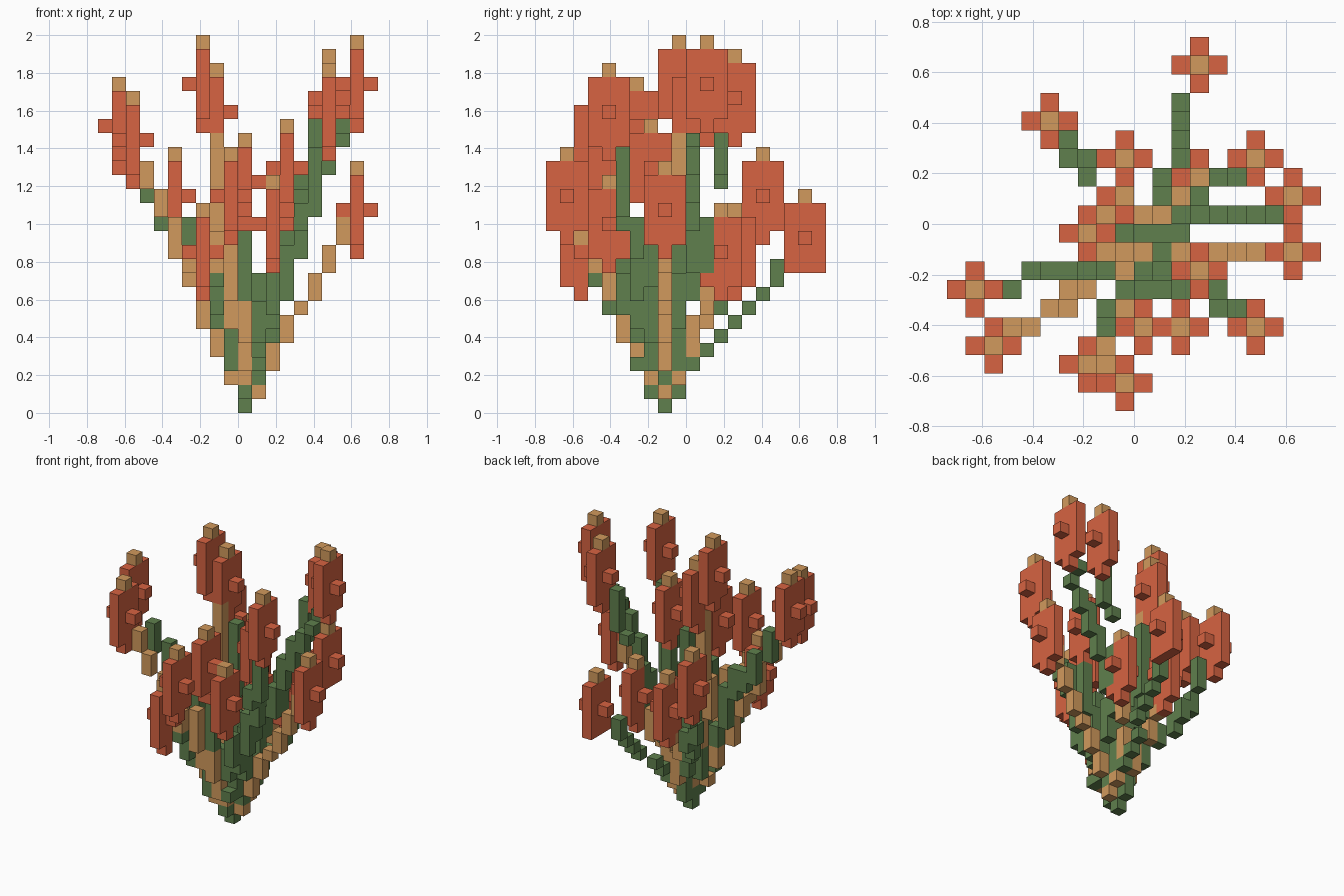
import bpy, bmesh
from mathutils import Vector

cube = bpy.data.objects.get("Cube")
if cube:
    bpy.data.objects.remove(cube, do_unlink=True)

U = 2 / 27  # edge of one block


def material(name, rgb):
    m = bpy.data.materials.new(name)
    m.use_nodes = True
    m.diffuse_color = (*rgb, 1)
    bsdf = m.node_tree.nodes["Principled BSDF"]
    bsdf.inputs["Base Color"].default_value = (*rgb, 1)
    bsdf.inputs["Roughness"].default_value = 0.9
    return m


MATS = [material("petal red", (0.68, 0.126, 0.054)),
        material("straw tan", (0.64, 0.322, 0.109)),
        material("stem green", (0.116, 0.216, 0.075))]
RED, TAN, GREEN = range(3)

cells = {}  # block position -> (part name, colour); first part to claim a block keeps it


def claim(part, colour, i, j, k0, k1=None):
    for k in range(k0, (k0 if k1 is None else k1) + 1):
        cells.setdefault((i, j, k), (part, colour))


def stem(part, colour, *columns):
    for c in columns:
        claim(part, colour, *c)


def flower(part, i, j, top, foot=True):
    """Upright slab of petals with side nubs, a foot and a tan tip."""
    claim(part, TAN, i, j, top)
    for dj in (-1, 0, 1):
        claim(part, RED, i, j + dj, top - 5, top - 1)
    for di in (-1, 1):
        claim(part, RED, i + di, j, top - 3)
    if foot:
        claim(part, RED, i, j, top - 6)


# Root cluster
stem("root", GREEN, (0, -2, 0, 1), (0, -3, 1), (0, -1, 1, 2), (0, -3, 3), (1, -2, 2, 4))
stem("root_husk", TAN, (1, -2, 1), (0, -3, 2), (-1, -3, 2), (0, -2, 2, 3), (1, -1, 2))

# Tan stems, as block columns (x, y, lowest, highest)
stem("right_outer_stem", TAN, (2, -2, 3, 4), (3, -2, 5, 6), (4, -2, 7), (5, -2, 8, 9),
     (6, -2, 10, 11), (7, -2, 12, 13))
stem("left_front_stem", TAN, (-2, -3, 4, 5), (-3, -4, 6, 8), (-4, -4, 9, 10), (-4, -5, 10, 11),
     (-5, -5, 11, 13), (-6, -6, 14, 15), (-7, -6, 16, 17))
stem("front_stem", TAN, (0, -4, 3, 4), (0, -5, 5, 7), (-1, -5, 6, 7), (-1, -6, 8, 11),
     (-2, -7, 10, 11), (-2, -8, 12))
stem("tall_left_stem", TAN, (-1, -2, 6, 9), (-2, -2, 9, 12), (-2, -1, 13, 19))
stem("back_centre_stem", TAN, (0, 0, 3, 5), (-1, 1, 6, 7), (-1, 2, 8))
stem("short_back_stem", TAN, (1, 0, 4, 6), (2, 1, 7, 9))

# Green stems
stem("back_long_stem", GREEN, (1, -1, 3), (1, 0, 3), (1, 1, 4), (1, 2, 5), (2, 3, 6),
     (2, 4, 7), (2, 5, 8), (2, 6, 9, 10))
stem("right_tall_stem", GREEN, (1, -1, 4, 9), (2, -1, 6, 9), (2, 0, 8, 10), (3, 0, 10, 12),
     (4, 0, 13, 15), (5, 0, 15, 17), (6, 0, 17, 18), (7, 0, 19), (7, 1, 20))
stem("right_back_stem", GREEN, (3, 1, 10, 13), (4, 2, 16), (5, 2, 17, 20))
stem("right_front_stem", GREEN, (1, -3, 3, 6), (2, -4, 6, 8), (3, -4, 8, 11), (4, -4, 11, 13),
     (4, -5, 13, 14), (5, -5, 14, 18))
stem("right_inner_stem", GREEN, (2, -3, 5, 9), (3, -3, 9, 13))
stem("left_outer_stem", GREEN, (-1, -2, 3, 5), (-2, -3, 6, 7), (-3, -3, 8, 11),
     (-4, -3, 11, 13), (-5, -3, 12, 13), (-6, -3, 13, 15), (-7, -4, 15, 17))
stem("left_back_stem", GREEN, (-1, 0, 4, 5), (-2, 1, 6, 7), (-3, 2, 7, 8), (-3, 3, 8, 9),
     (-4, 3, 9, 10), (-4, 4, 11, 13))
stem("low_front_stem", GREEN, (-1, -4, 3, 5), (-2, -5, 6), (-2, -6, 7, 8), (-2, -7, 9))
stem("front_centre_stem", GREEN, (0, -4, 5, 7), (0, -5, 8, 12))
stem("front_right_stem", GREEN, (1, -4, 3), (1, -4, 5, 7), (2, -5, 7, 9))
stem("middle_stem", GREEN, (0, -1, 3, 9), (-1, -1, 8, 11), (-1, 0, 11, 17))

# Flowers: x, y, height of the tip
FLOWERS = {
    "back_low_flower": (3, 8, 15, False), "left_back_flower": (-5, 5, 18),
    "back_centre_flower": (-1, 3, 14), "right_back_flower": (6, 3, 25),
    "right_tall_flower": (8, 1, 26), "right_outer_flower": (8, -2, 17),
    "middle_flower": (-2, 0, 24), "tall_left_flower": (-3, -1, 26),
    "left_outer_flower": (-9, -4, 23), "left_front_flower": (-8, -7, 22),
    "right_front_flower": (6, -6, 24), "right_inner_flower": (3, -3, 20),
    "low_front_flower": (-3, -8, 14), "front_flower": (-1, -9, 18),
    "front_centre_flower": (0, -6, 19), "front_right_flower": (2, -6, 16),
    "short_back_flower": (3, 2, 14),
}
for name, spec in FLOWERS.items():
    flower(name, *spec)

# Build each part from the exposed block sides
parts = {}
for pos, (part, colour) in cells.items():
    parts.setdefault(part, []).append((pos, colour))

for part, blocks in parts.items():
    bm = bmesh.new()
    for pos, colour in blocks:
        centre = Vector(pos) + Vector((0.5, 0.5, 0.5))
        for axis in range(3):
            for sign in (-1, 1):
                n = Vector((0, 0, 0))
                n[axis] = sign
                if tuple(int(p + q) for p, q in zip(pos, n)) in cells:
                    continue
                a = Vector((0, 0, 0))
                a[(axis + 1) % 3] = 0.5
                b = n.cross(a)
                corners = (-a - b, a - b, a + b, b - a)
                face = bm.faces.new([bm.verts.new((centre + n / 2 + c) * U) for c in corners])
                face.material_index = colour
    bmesh.ops.remove_doubles(bm, verts=bm.verts, dist=1e-4)
    mesh = bpy.data.meshes.new(part)
    bm.to_mesh(mesh)
    bm.free()
    for m in MATS:
        mesh.materials.append(m)
    bpy.context.collection.objects.link(bpy.data.objects.new(part, mesh))
